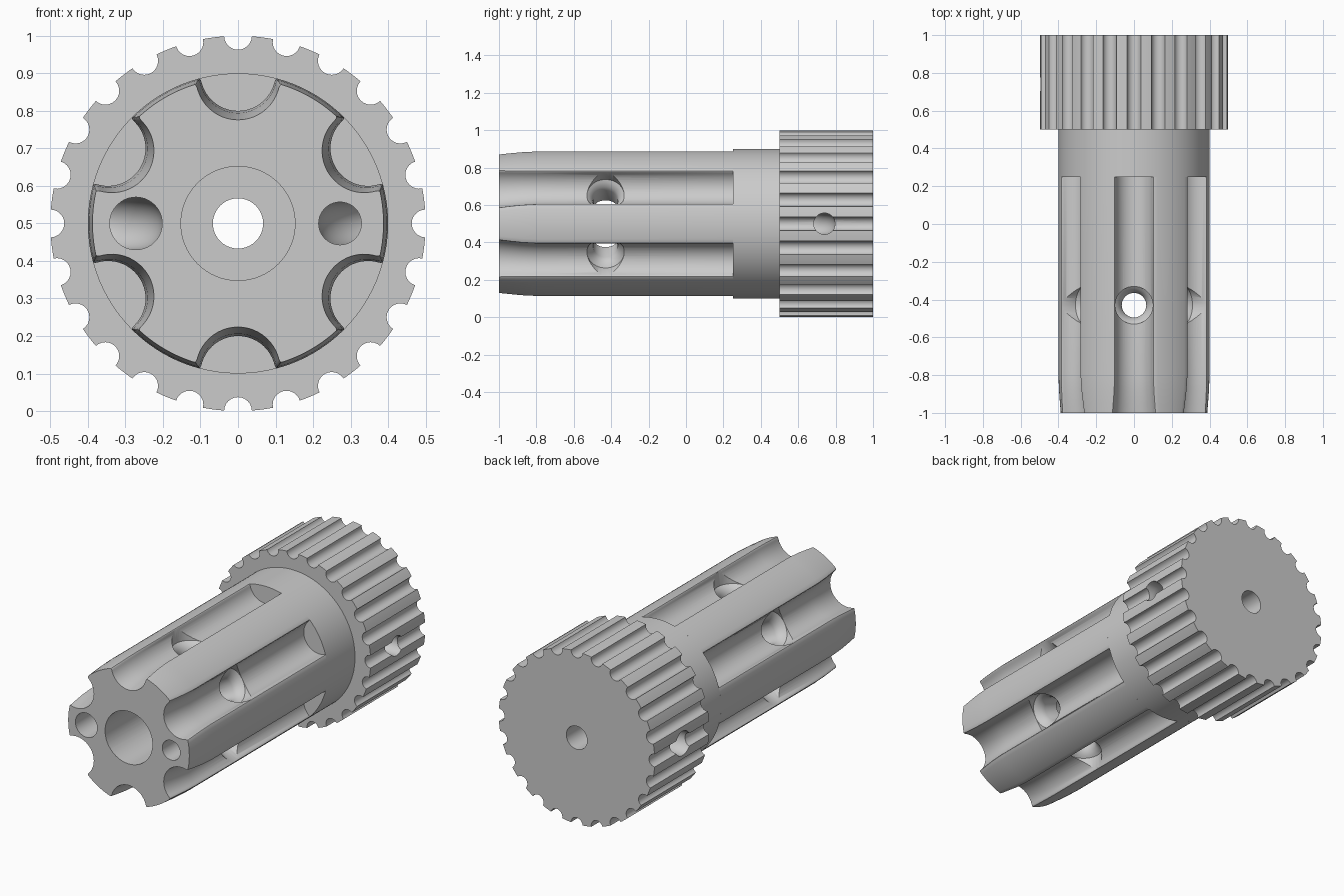
import bpy, bmesh
from math import sin, cos, acos, asin, pi, radians
from mathutils import Vector

cube = bpy.data.objects.get("Cube")
if cube:
    bpy.data.objects.remove(cube)

steel = bpy.data.materials.new("plain grey")
steel.use_nodes = True
steel.diffuse_color = (0.6, 0.6, 0.6, 1)
steel.node_tree.nodes["Principled BSDF"].inputs["Base Color"].default_value = (0.6, 0.6, 0.6, 1)

AXIS_Z = 0.5


def loft(name, rings):
    """Solid skinned through equal-length rings, capped at both ends."""
    bm = bmesh.new()
    loops = [[bm.verts.new(p) for p in ring] for ring in rings]
    n = len(loops[0])
    for a, b in zip(loops, loops[1:]):
        for i in range(n):
            j = (i + 1) % n
            bm.faces.new((a[i], a[j], b[j], b[i]))
    bm.faces.new(loops[0])
    bm.faces.new(loops[-1])
    bmesh.ops.recalc_face_normals(bm, faces=bm.faces)
    mesh = bpy.data.meshes.new(name)
    bm.to_mesh(mesh)
    bm.free()
    mesh.materials.append(steel)
    obj = bpy.data.objects.new(name, mesh)
    bpy.context.collection.objects.link(obj)
    return obj


def ring(center, direction, radius, n=40):
    """Circle of points around a direction."""
    d = Vector(direction).normalized()
    u = d.orthogonal().normalized() if abs(d.z) > 0.01 else Vector((0, 0, 1))
    v = d.cross(u)
    return [Vector(center) + radius * (cos(2 * pi * i / n) * u + sin(2 * pi * i / n) * v)
            for i in range(n)]


def rod(name, y0, y1, radius, n=64):
    return loft(name, [ring((0, y, AXIS_Z), (0, 1, 0), radius, n) for y in (y0, y1)])


def fluted_ring(y, count, outer, groove, steps, rounding=0.0):
    """Circle outline with round grooves centred on its rim."""
    phi = acos(groove / (2 * outer))
    edge = 2 * asin(groove / (2 * outer))
    half = pi / count
    pts = []
    for k in range(count):
        turn = pi / 2 + 2 * pi * k / count
        reach = phi * (1 - 2 * rounding)
        local = []
        for i in range(steps + 1):
            t = reach * (2 * i / steps - 1)
            local.append(Vector((outer - groove * cos(t), groove * sin(t))))
        start = edge * (1 + rounding)
        tip = lambda a: Vector((outer * cos(a), outer * sin(a)))
        end, corner, lobe = local[-1].copy(), tip(edge), tip(start)
        if rounding:
            arc = [(1 - t) ** 2 * end + 2 * t * (1 - t) * corner + t * t * lobe
                   for t in (0.25, 0.5, 0.75)]
            local = [Vector((p.x, -p.y)) for p in reversed(arc)] + local + arc
        lobe_steps = max(3, steps // 2)
        first = 0 if rounding else 1
        last = lobe_steps + 1 if rounding else lobe_steps
        for i in range(first, last):
            local.append(tip(start + (2 * half - 2 * start) * i / lobe_steps))
        for p in local:
            pts.append(Vector((p.x * cos(turn) - p.y * sin(turn), y,
                               AXIS_Z + p.x * sin(turn) + p.y * cos(turn))))
    return pts


def cut(obj, cutters):
    bpy.context.view_layer.objects.active = obj
    for c in cutters:
        mod = obj.modifiers.new("cut", 'BOOLEAN')
        mod.operation, mod.solver, mod.object = 'DIFFERENCE', 'EXACT', c
        bpy.ops.object.modifier_apply(modifier=mod.name)


# Fluted shaft with a slightly tapered nose
nose = [(-1, 0.012), (-0.95, 0.008), (-0.88, 0.003), (-0.8, 0), (0.25, 0)]
shaft = loft("fluted_shaft", [fluted_ring(y, 6, 0.4 - d, 0.1 + d, 20, 0.06) for y, d in nose])

# Plain collar and scalloped head
collar = rod("collar", 0.25, 0.5, 0.4, 96)
head = loft("scalloped_head", [fluted_ring(y, 24, 0.5, 0.037, 12) for y in (0.5, 1)])

# Wide central bore and narrow through hole
bore = rod("bore_cutter", -1.1, 0.5, 0.152)
through = rod("through_cutter", 0.4, 1.1, 0.067, 40)

# Flared cross holes, one in each groove
cross_holes = []
for k in range(6):
    a = radians(30 + 60 * k)
    d = Vector((cos(a), 0, sin(a)))
    base = Vector((0, -0.43, AXIS_Z))
    profile = [(0.1, 0.065), (0.245, 0.065), (0.27, 0.072), (0.29, 0.088), (0.3, 0.1), (0.45, 0.1)]
    cross_holes.append(loft("cross_hole_cutter", [ring(base + d * r, d, w) for r, w in profile]))

# Side channels running along the shaft and bending out through the head
channels = []
for side, radius in ((1, 0.057), (-1, 0.07)):
    x, bend, exit_y = 0.272 * side, 0.17, 0.74
    rings = [ring((x, -1.1, AXIS_Z), (0, 1, 0), radius)]
    for i in range(11):
        t = pi / 2 * i / 10
        pos = (x + side * bend * (1 - cos(t)), exit_y - bend + bend * sin(t), AXIS_Z)
        rings.append(ring(pos, (side * sin(t), cos(t), 0), radius))
    rings.append(ring((0.6 * side, exit_y, AXIS_Z), (side, 0, 0), radius))
    channels.append(loft("channel_cutter", rings))

cut(shaft, [bore] + channels + cross_holes)
cut(collar, [bore, through] + channels)
cut(head, [through] + channels)
for c in [bore, through] + channels + cross_holes:
    bpy.data.objects.remove(c)

# Smooth shading with crisp edges
for obj in (shaft, collar, head):
    bpy.ops.object.select_all(action='DESELECT')
    obj.select_set(True)
    bpy.context.view_layer.objects.active = obj
    bpy.ops.object.shade_smooth_by_angle(angle=radians(30))
